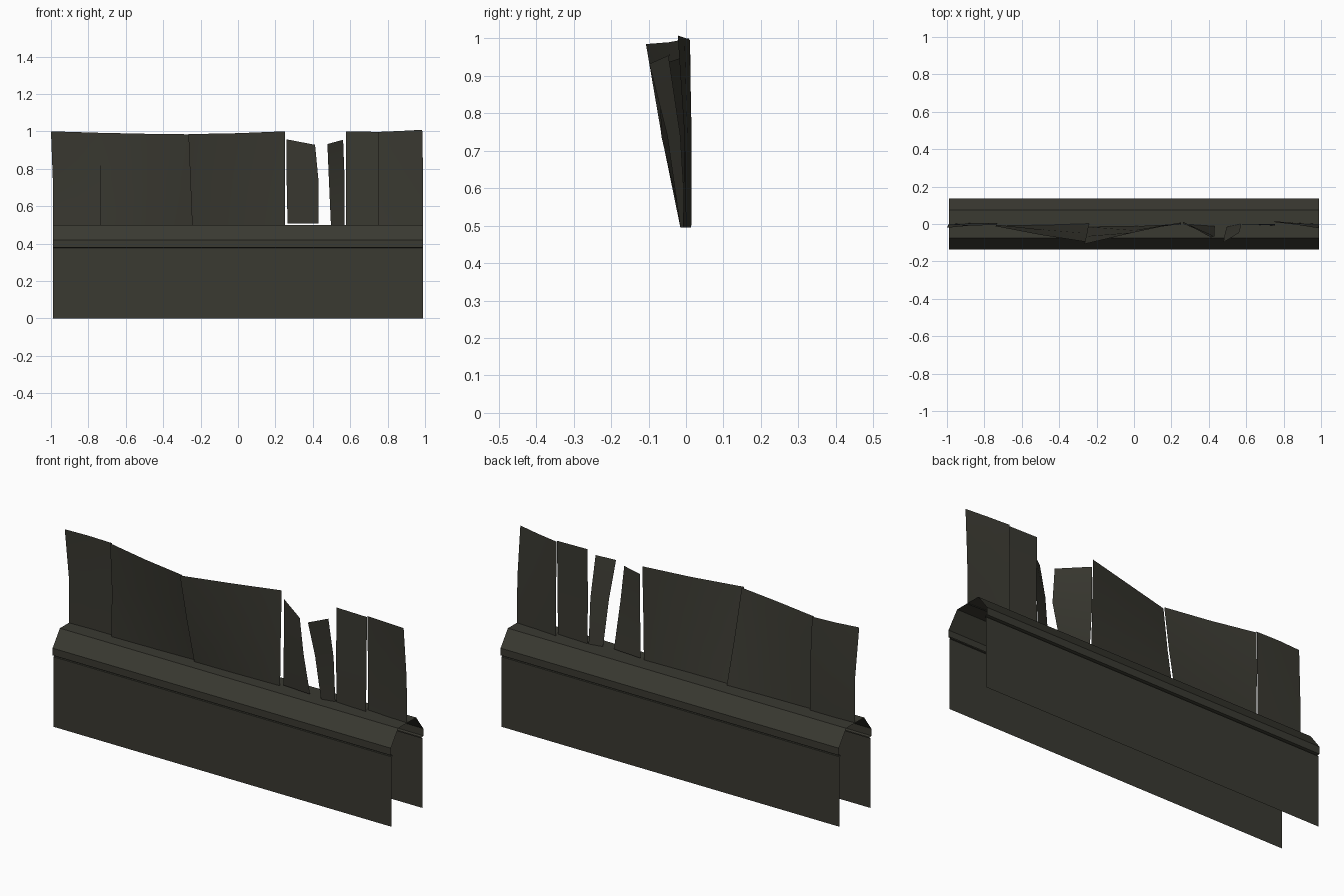
import bpy, bmesh, math

olive = bpy.data.materials.new("dark olive grey")
olive.diffuse_color = (0.042, 0.041, 0.031, 1)


def grid_object(name, columns, angle):
    """Skin a sheet through columns of points."""
    bm = bmesh.new()
    vs = [[bm.verts.new(p) for p in col] for col in columns]
    for a, b in zip(vs, vs[1:]):
        for i in range(len(a) - 1):
            bm.faces.new((a[i], b[i], b[i + 1], a[i + 1]))
    me = bpy.data.meshes.new(name)
    bm.to_mesh(me)
    bm.free()
    me.materials.append(olive)
    ob = bpy.data.objects.new(name, me)
    bpy.context.collection.objects.link(ob)
    bpy.ops.object.select_all(action='DESELECT')
    ob.select_set(True)
    bpy.context.view_layer.objects.active = ob
    bpy.ops.object.shade_smooth_by_angle(angle=math.radians(angle))
    return ob


# base wall: open shell, capped along the top, open ends and bottom
half = [(-0.13, 0.0), (-0.13, 0.37), (-0.122, 0.371), (-0.122, 0.377),
        (-0.136, 0.38), (-0.136, 0.418), (-0.075, 0.5)]
profile = half + [(-y, z) for y, z in reversed(half)]
grid_object("base_wall", [[(x, y, z) for y, z in reversed(profile)] for x in (-0.99, 0.99)], 20)

# bent fence sheets: each column is (x, y) at bottom, middle, top, plus top height
def sheet(name, cols, bottom=0.495, middle=0.74):
    columns = []
    for (x0, y0), (x1, y1), (x2, y2), top in cols:
        columns.append([(x0, y0, bottom), (x1, y1, middle), (x2, y2, top)])
    grid_object(name, columns, 30)


sheet("left_sheet", [
    ((-0.99, 0.0), (-0.99, 0.0), (-1.0, -0.02), 1.0),
    ((-0.86, 0.005), (-0.86, 0.002), (-0.87, -0.008), 0.996),
    ((-0.73, 0.005), (-0.73, 0.005), (-0.735, -0.005), 0.992)])
sheet("left_middle_sheet", [
    ((-0.735, -0.01), (-0.735, -0.004), (-0.74, -0.012), 0.992),
    ((-0.49, -0.005), (-0.49, -0.03), (-0.5, -0.058), 0.987),
    ((-0.24, 0.003), (-0.25, -0.05), (-0.26, -0.095), 0.984)])
sheet("middle_sheet", [
    ((-0.245, -0.015), (-0.255, -0.065), (-0.265, -0.107), 0.985),
    ((0.0, -0.012), (0.0, -0.034), (0.0, -0.045), 0.99),
    ((0.25, -0.005), (0.25, 0.0), (0.25, 0.008), 1.0)])
sheet("left_torn_strip", [
    ((0.265, 0.0), (0.26, 0.012), (0.26, 0.012), 0.957),
    ((0.43, -0.012), (0.43, -0.066), (0.412, -0.072), 0.928)], 0.506)
sheet("right_torn_strip", [
    ((0.497, -0.015), (0.486, -0.05), (0.478, -0.098), 0.932),
    ((0.57, 0.0), (0.57, -0.015), (0.562, -0.047), 0.955)], 0.495)
sheet("right_middle_sheet", [
    ((0.577, 0.0), (0.577, -0.004), (0.577, 0.0), 1.0),
    ((0.755, -0.008), (0.755, -0.004), (0.755, 0.0), 0.997)])
sheet("right_sheet", [
    ((0.75, 0.014), (0.75, 0.015), (0.75, 0.01), 0.997),
    ((0.87, 0.005), (0.87, 0.004), (0.87, -0.004), 1.002),
    ((0.99, 0.0), (0.99, -0.004), (0.985, -0.022), 1.008)])
